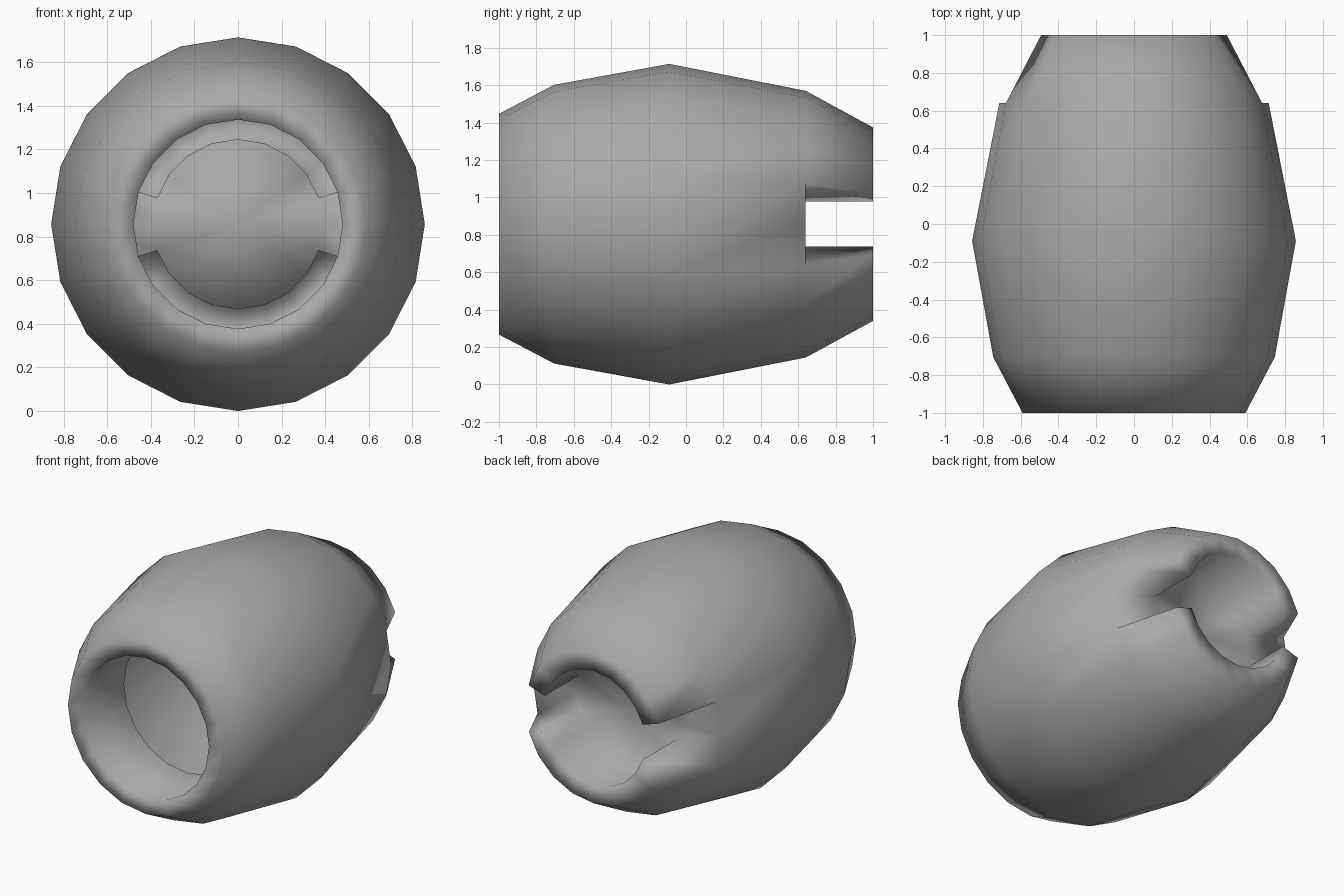
import bpy
import bmesh
from math import cos, sin, tau

cube = bpy.data.objects.get("Cube")
if cube:
    bpy.data.objects.remove(cube)

SIDES = 20
R_MAX = 0.857
SLOT = {SIDES - 1, 0, SIDES // 2 - 1, SIDES // 2}   # sectors cut open at the back

grey = bpy.data.materials.new("mid grey")
grey.use_nodes = True
colour = (0.4, 0.4, 0.4, 1)
grey.diffuse_color = colour
grey.node_tree.nodes["Principled BSDF"].inputs["Base Color"].default_value = colour

bm = bmesh.new()


def ring(y, r):
    """Circle of vertices around the barrel axis."""
    return [bm.verts.new((r * cos(tau * i / SIDES), y, R_MAX + r * sin(tau * i / SIDES)))
            for i in range(SIDES)]


def bridge(a, b, sectors=range(SIDES)):
    """Quads between two rings, in the given sectors only."""
    for i in sectors:
        j = (i + 1) % SIDES
        bm.faces.new((a[i], a[j], b[j], b[i]))


solid = [i for i in range(SIDES) if i not in SLOT]

# Front sleeve, front rim and barrel wall
profile = [(-0.55, 0.48), (-1, 0.48), (-1, 0.59), (-0.705, 0.745), (-0.09, R_MAX), (0.64, 0.713)]
rings = [ring(y, r) for y, r in profile]
for a, b in zip(rings, rings[1:]):
    bridge(a, b)

# Slotted back end: tapered wall, back rim and cup wall
shoulder = rings[-1]
rim_out, rim_in, cup = ring(1, 0.517), ring(1, 0.39), ring(0.64, 0.39)
for a, b in ((shoulder, rim_out), (rim_out, rim_in), (rim_in, cup)):
    bridge(a, b, solid)

# Slot floors and slot cheeks
bridge(shoulder, cup, SLOT)
for i in solid:
    for edge, neighbour in ((i, i - 1), (i + 1, i + 1)):
        if neighbour % SIDES in SLOT:
            k = edge % SIDES
            bm.faces.new((shoulder[k], rim_out[k], rim_in[k], cup[k]))

# Cup floor
centre = bm.verts.new((0, 0.64, R_MAX))
for i in range(SIDES):
    bm.faces.new((cup[i], cup[(i + 1) % SIDES], centre))

bmesh.ops.delete(bm, geom=[v for v in bm.verts if not v.link_faces], context='VERTS')
bmesh.ops.recalc_face_normals(bm, faces=bm.faces[:])
for f in bm.faces:
    f.smooth = True

mesh = bpy.data.meshes.new("barrel_bead")
bm.to_mesh(mesh)
bm.free()
mesh.materials.append(grey)
bead = bpy.data.objects.new("barrel_bead", mesh)
bpy.context.collection.objects.link(bead)
